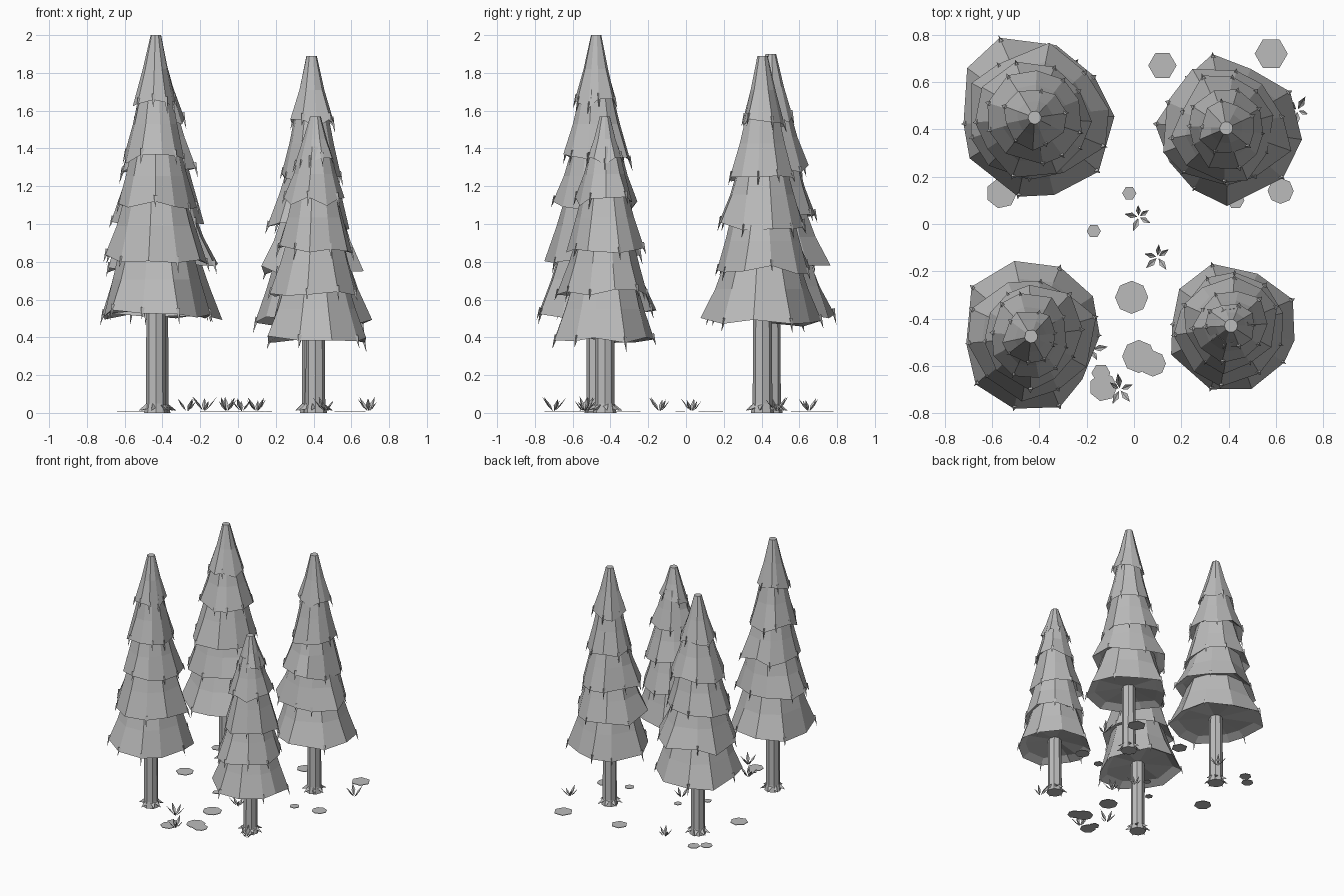
import bpy
import bmesh
import random
from math import sin, cos, pi, tau
from mathutils import Vector

random.seed(4)
cube = bpy.data.objects.get("Cube")
if cube:
    bpy.data.objects.remove(cube, do_unlink=True)

grey = bpy.data.materials.new("plain_grey")
grey.use_nodes = True
grey.diffuse_color = (0.5, 0.5, 0.5, 1)
shader = grey.node_tree.nodes["Principled BSDF"]
shader.inputs["Base Color"].default_value = (0.5, 0.5, 0.5, 1)
shader.inputs["Roughness"].default_value = 0.9


def finish(name, bm, location):
    bmesh.ops.recalc_face_normals(bm, faces=bm.faces)
    mesh = bpy.data.meshes.new(name)
    bm.to_mesh(mesh)
    bm.free()
    mesh.materials.append(grey)
    obj = bpy.data.objects.new(name, mesh)
    obj.location = location
    bpy.context.collection.objects.link(obj)


def polar(r, a, z):
    return Vector((r * cos(a), r * sin(a), z))


def loft(bm, rings):
    """Skin a list of point rings and close both ends."""
    loops = [[bm.verts.new(p) for p in ring] for ring in rings]
    n = len(loops[0])
    for low, high in zip(loops, loops[1:]):
        for i in range(n):
            j = (i + 1) % n
            bm.faces.new((low[i], low[j], high[j], high[i]))
    bm.faces.new(loops[0])
    bm.faces.new(loops[-1])


def spike(bm, base, tip, width):
    """Three-sided pointed twig."""
    axis = (tip - base).normalized()
    side = axis.orthogonal().normalized()
    other = axis.cross(side)
    ring = [bm.verts.new(base + width * (cos(a) * side + sin(a) * other))
            for a in (0, tau / 3, 2 * tau / 3)]
    point = bm.verts.new(tip)
    bm.faces.new(ring)
    for i in range(3):
        bm.faces.new((ring[i], ring[(i + 1) % 3], point))


def trunk(name, x, y, height):
    bm = bmesh.new()
    profile = [(0.062, 0), (0.052, 0.05), (0.05, 0.6), (0.02, height - 0.03)]
    loft(bm, [[polar(r, tau * i / 8, z) for i in range(8)] for r, z in profile])
    # Flared roots
    for i in range(7):
        a = tau * i / 7 + random.uniform(-0.2, 0.2)
        spike(bm, polar(0.045, a, 0.035), polar(0.095, a, 0.012), 0.018)
    finish(name, bm, (x, y, 0))


def foliage_tier(name, x, y, hem, hem_r, top, top_r):
    bm = bmesh.new()
    n = 10
    turn = random.uniform(0, tau)
    angles = [turn + tau * (i + random.uniform(-0.2, 0.2)) / n for i in range(n)]
    reach = [random.uniform(0.9, 1.12) for _ in angles]
    drop = [random.uniform(-0.025, 0.03) for _ in angles]
    corners = [polar(hem_r * k, a, hem + d)
               for k, a, d in zip(reach, angles, drop)]
    middle_r = top_r + (hem_r - top_r) * 0.46
    middle = hem + (top - hem) * 0.5
    rings = [
        [polar(min(0.045, top_r), a, hem + 0.06) for a in angles],
        [polar(hem_r * 0.8 * k, a, hem + 0.035 + d)
         for k, a, d in zip(reach, angles, drop)],
        corners,
        [polar(middle_r * (1 + (k - 1) * 0.5), a, middle)
         for k, a in zip(reach, angles)],
        [polar(top_r, a, top) for a in angles],
    ]
    loft(bm, rings)
    # Drooping twig ends along the hem
    for i, corner in enumerate(corners):
        if i % 2 == 0 or random.random() < 0.25:
            outward = Vector((corner.x, corner.y, 0)).normalized()
            start = corner - outward * 0.012 + Vector((0, 0, 0.03))
            end = corner + outward * 0.01 - Vector((0, 0, random.uniform(0.03, 0.06)))
            spike(bm, start, end, 0.012)
    finish(name, bm, (x, y, 0))


# Trees: place, height, skirt radius and the height of each hem
trees = {
    "front_left": (-0.435, -0.475, 2.0, 0.30, (0.52, 0.81, 1.09, 1.34, 1.64)),
    "back_left": (-0.42, 0.45, 1.9, 0.335, (0.50, 0.76, 1.02, 1.29, 1.55)),
    "back_right": (0.39, 0.405, 1.89, 0.30, (0.48, 0.75, 0.99, 1.24, 1.53)),
    "front_right": (0.41, -0.43, 1.57, 0.27, (0.39, 0.63, 0.87, 1.12, 1.33)),
}
shrink = (1, 0.87, 0.73, 0.57, 0.38)
for label, (x, y, height, radius, hems) in trees.items():
    trunk(label + "_trunk", x, y, height)
    for k, hem in enumerate(hems):
        last = k == len(hems) - 1
        top = height if last else hems[k + 1] + 0.08
        top_r = 0.028 if last else radius * shrink[k + 1] * 0.72
        foliage_tier(f"{label}_foliage_{k + 1}", x, y, hem,
                     radius * shrink[k], top, top_r)

# Flat ground patches: x, y, radius, sides
patches = [
    (0.12, 0.67, 0.06, 6), (0.58, 0.72, 0.07, 6), (0.62, 0.14, 0.055, 8),
    (0.43, 0.10, 0.037, 6), (-0.02, 0.13, 0.03, 6), (-0.17, -0.03, 0.03, 6),
    (-0.01, -0.31, 0.07, 8), (0.02, -0.56, 0.07, 8), (0.08, -0.59, 0.055, 8),
    (-0.14, -0.63, 0.04, 6), (-0.13, -0.69, 0.06, 7), (-0.56, 0.13, 0.065, 7),
    (-0.53, 0.66, 0.045, 7), (-0.6, 0.6, 0.045, 7),
]
for k, (x, y, r, sides) in enumerate(patches):
    bm = bmesh.new()
    loft(bm, [[polar(r, tau * i / sides, z) for i in range(sides)]
              for z in (0.004, 0.008)])
    finish(f"ground_patch_{k + 1}", bm, (x, y, 0))


def grass_tuft(name, x, y):
    bm = bmesh.new()
    turn = random.uniform(0, tau)
    for i in range(5):
        a = turn + tau * i / 5 + random.uniform(-0.3, 0.3)
        size = random.uniform(0.75, 1.1)
        across = Vector((-sin(a), cos(a), 0)) * 0.013 * size
        root = bm.verts.new(polar(0.006, a, 0.01))
        tip = bm.verts.new(polar(0.065 * size, a, 0.08 * size))
        belly = polar(0.033 * size, a, 0.042 * size)
        fold = bm.verts.new(belly - Vector((0, 0, 0.008)))
        left, right = bm.verts.new(belly + across), bm.verts.new(belly - across)
        for edge in (left, right):
            bm.faces.new((root, fold, edge))
            bm.faces.new((fold, tip, edge))
    finish(name, bm, (x, y, 0))


# Grass tufts between and beneath the trees
tufts = [(0.02, 0.03), (0.10, -0.14), (-0.06, -0.70), (0.69, 0.48),
         (-0.18, -0.53), (-0.27, 0.65), (0.46, -0.54)]
for k, (x, y) in enumerate(tufts):
    grass_tuft(f"grass_tuft_{k + 1}", x, y)
